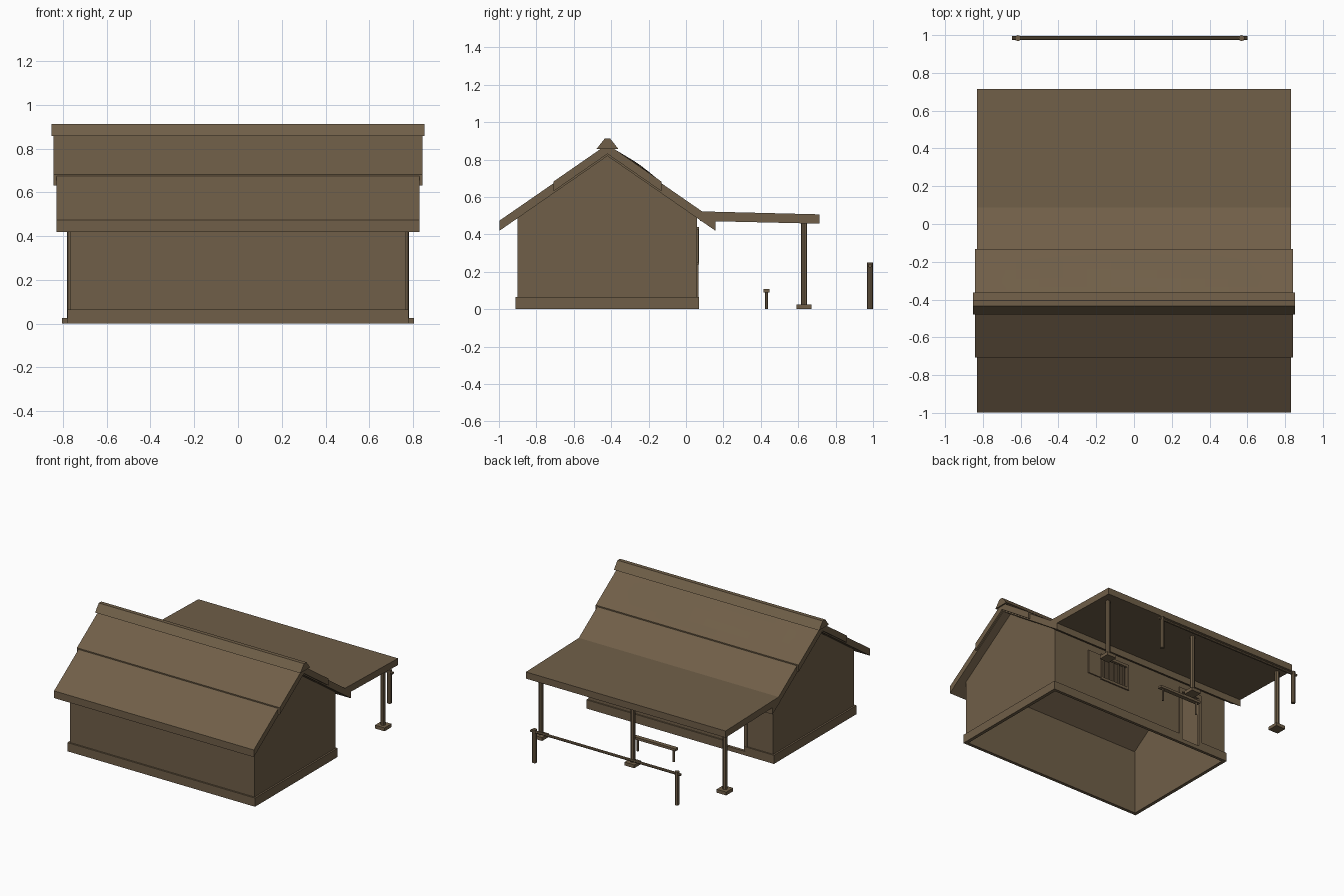
import bpy, bmesh, math
from mathutils import Vector

if "Cube" in bpy.data.objects:
    bpy.data.objects.remove(bpy.data.objects["Cube"])

wood = bpy.data.materials.new("weathered brown wood")
wood.diffuse_color = (0.162, 0.114, 0.065, 1)
wood.use_nodes = True
wood.node_tree.nodes["Principled BSDF"].inputs["Base Color"].default_value = wood.diffuse_color


def finish(name, bm):
    bmesh.ops.recalc_face_normals(bm, faces=bm.faces)
    me = bpy.data.meshes.new(name)
    bm.to_mesh(me)
    bm.free()
    me.materials.append(wood)
    ob = bpy.data.objects.new(name, me)
    bpy.context.collection.objects.link(ob)
    return ob


def prism(name, profile, x0, x1):
    """Extrude a (y, z) outline along x."""
    bm = bmesh.new()
    a = [bm.verts.new((x0, y, z)) for y, z in profile]
    b = [bm.verts.new((x1, y, z)) for y, z in profile]
    n = len(profile)
    bm.faces.new(a)
    bm.faces.new(b[::-1])
    for i in range(n):
        bm.faces.new((a[i], b[i], b[(i + 1) % n], a[(i + 1) % n]))
    return finish(name, bm)


def box(name, x0, x1, y0, y1, z0, z1):
    return prism(name, [(y0, z0), (y1, z0), (y1, z1), (y0, z1)], x0, x1)


def rod(name, p, q, r, sides=8):
    p, q = Vector(p), Vector(q)
    bm = bmesh.new()
    bmesh.ops.create_cone(bm, cap_ends=True, segments=sides, radius1=r, radius2=r,
                          depth=(q - p).length)
    rot = (q - p).to_track_quat('Z', 'Y')
    for v in bm.verts:
        v.co = rot @ v.co + (p + q) / 2
    return finish(name, bm)


C = -0.42          # ridge position in y
SLOPE = 0.692


def chevron(name, half, top, thick, x):
    """Two-sided roof layer."""
    e = top - half * SLOPE
    prism(name, [(C - half, e - thick), (C - half, e), (C, top), (C + half, e),
                 (C + half, e - thick), (C, top - thick)], -x, x)


# Roof layers and ridge cap
chevron("lower_roof", 0.578, 0.873, 0.054, 0.83)
chevron("upper_roof", 0.288, 0.882, 0.052, 0.843)
prism("ridge_cap", [(-0.478, 0.857), (-0.435, 0.912), (-0.405, 0.912), (-0.362, 0.857)],
      -0.853, 0.853)

# Slightly uneven thatch on the back slope
bm = bmesh.new()
nx, ny = 12, 5
rows = []
for j in range(ny + 1):
    v = j / ny
    row = []
    for i in range(nx + 1):
        u = i / nx
        y = -0.38 + 0.23 * v
        bump = 0.008 * math.sin(math.pi * v) * math.sin(math.pi * u) * (1 + 0.4 * math.sin(9 * u + 4 * v))
        row.append(bm.verts.new((-0.75 + 1.5 * u, y, 0.881 - (y - C) * SLOPE + bump)))
    rows.append(row)
for j in range(ny):
    for i in range(nx):
        bm.faces.new((rows[j][i], rows[j][i + 1], rows[j + 1][i + 1], rows[j + 1][i]))
finish("uneven_thatch", bm)

# Porch roof
prism("porch_roof", [(0.075, 0.523), (0.715, 0.507), (0.715, 0.457), (0.075, 0.472)], -0.83, 0.83)

# Walls: hollow, open below
W, T = 0.767, 0.012
F, B = -0.90, 0.06
for s, side in ((-1, "left"), (1, "right")):
    prism(side + "_gable_wall", [(F, 0), (B, 0), (B, 0.488), (C, 0.82), (F, 0.488)],
          s * W, s * (W - T))
box("front_wall", -W, W, F, F + T, 0, 0.488)
DX0, DX1, DZ = -0.54, -0.37, 0.42        # door opening
WX0, WX1, WZ0, WZ1 = 0.12, 0.34, 0.26, 0.42  # window opening
for i, (a, b, lo, hi) in enumerate([
        (-W, DX0, 0, 0.488), (DX0, DX1, DZ, 0.488), (DX1, WX0, 0, 0.488),
        (WX0, WX1, 0, WZ0), (WX0, WX1, WZ1, 0.488), (WX1, W, 0, 0.488)]):
    box("back_wall_%d" % i, a, b, B - T, B, lo, hi)

# Plinth ring, open at the doorway
P = 0.78
box("plinth_front", -P, P, -0.912, F, 0, 0.065)
box("plinth_back_left", -P, DX0, B, 0.07, 0, 0.065)
box("plinth_back_right", DX1, P, B, 0.07, 0, 0.065)
box("door_sill", DX0, DX1, B - T, 0.07, 0, 0.03)
for s, side in ((-1, "left"), (1, "right")):
    box("plinth_" + side, s * W, s * P, F, B, 0, 0.065)

# Door frame
box("door_jamb_left", DX0 - 0.015, DX0 + 0.01, 0.05, 0.068, 0.03, DZ)
box("door_jamb_right", DX1 - 0.01, DX1 + 0.015, 0.05, 0.068, 0.03, DZ)
box("door_lintel", DX0 - 0.015, DX1 + 0.015, 0.05, 0.068, DZ - 0.01, DZ + 0.02)

# Window frame, bars and shutter
box("window_sill", WX0 - 0.015, WX1 + 0.015, 0.05, 0.07, WZ0 - 0.02, WZ0)
box("window_head", WX0 - 0.015, WX1 + 0.015, 0.05, 0.07, WZ1, WZ1 + 0.02)
for i, x in enumerate((WX0 - 0.015, WX1)):
    box("window_side_%d" % i, x, x + 0.015, 0.05, 0.07, WZ0, WZ1)
for i in range(5):
    x = WX0 + (i + 0.5) * (WX1 - WX0) / 5
    rod("window_bar_%d" % i, (x, 0.055, WZ0), (x, 0.055, WZ1), 0.006, 6)
box("window_shutter", WX1 + 0.015, 0.466, 0.06, 0.068, WZ0 - 0.01, WZ1 + 0.01)

# Porch posts on square feet
for i, x in enumerate((-0.765, 0, 0.765)):
    box("post_foot_%d" % i, x - 0.04, x + 0.04, 0.59, 0.672, 0, 0.025)
    rod("porch_post_%d" % i, (x, 0.631, 0.02), (x, 0.631, 0.47), 0.017)

# Bench
box("bench_seat", -0.225, 0.13, 0.415, 0.447, 0.09, 0.108)
for i, x in enumerate((-0.2, 0.1)):
    rod("bench_leg_%d" % i, (x, 0.431, 0), (x, 0.431, 0.095), 0.008, 6)

# Hitching rail
for i, x in enumerate((-0.615, 0.57)):
    rod("hitch_post_%d" % i, (x, 0.984, 0), (x, 0.984, 0.25), 0.016)
rod("hitch_rail", (-0.645, 0.984, 0.232), (0.6, 0.984, 0.232), 0.010)
